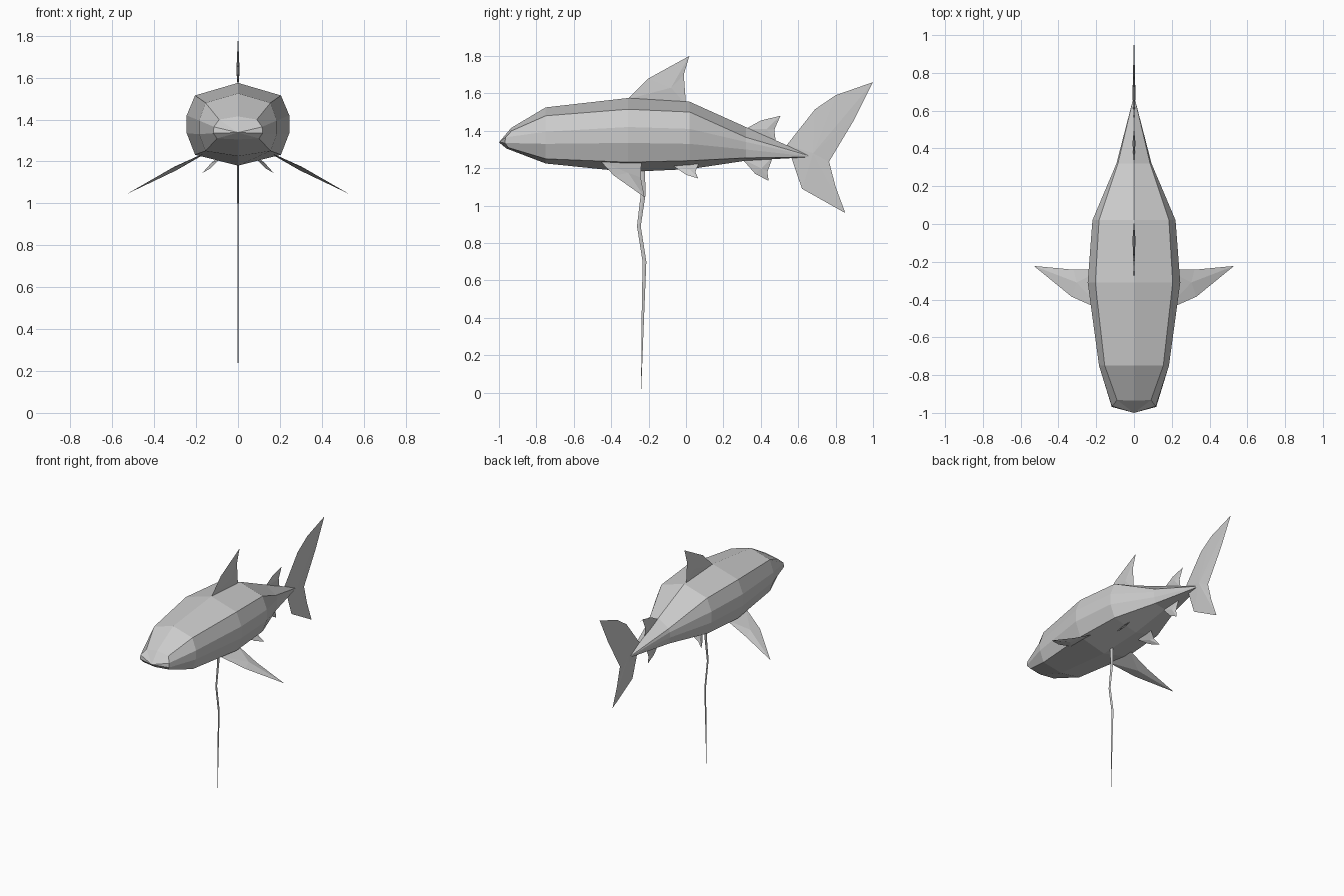
import bpy, bmesh
from mathutils import Vector

if "Cube" in bpy.data.objects:
    bpy.data.objects.remove(bpy.data.objects["Cube"])


def finish(name, bm, mirror=False):
    bmesh.ops.recalc_face_normals(bm, faces=bm.faces)
    me = bpy.data.meshes.new(name)
    bm.to_mesh(me)
    bm.free()
    ob = bpy.data.objects.new(name, me)
    bpy.context.collection.objects.link(ob)
    if mirror:
        ob.modifiers.new("mirror", 'MIRROR')
    return ob


def loft(name, rings, start=None, end=None):
    """Skin closed rings, fanning each end to a point when given."""
    bm = bmesh.new()
    vr = [[bm.verts.new(p) for p in r] for r in rings]
    n = len(vr[0])
    for a, b in zip(vr, vr[1:]):
        for i in range(n):
            j = (i + 1) % n
            bm.faces.new((a[i], a[j], b[j], b[i]))
    for ring, tip in ((vr[0], start), (vr[-1], end)):
        if tip:
            t = bm.verts.new(tip)
            for i in range(n):
                bm.faces.new((ring[i], ring[(i + 1) % n], t))
        else:
            bm.faces.new(ring)
    return finish(name, bm)


def fin(name, pts, hub=None, thick=0.008, mirror=False):
    """Thin lens-shaped fin: outline fanned to a raised hub on each side."""
    pts = [Vector(p) for p in pts]
    c = Vector(hub) if hub else sum(pts, Vector()) / len(pts)
    nrm = (pts[1] - pts[0]).cross(pts[-1] - pts[0]).normalized()
    bm = bmesh.new()
    vs = [bm.verts.new(p) for p in pts]
    for s in (-1, 1):
        h = bm.verts.new(c + nrm * thick * s)
        for i in range(len(vs)):
            bm.faces.new((vs[i], vs[(i + 1) % len(vs)], h))
    return finish(name, bm, mirror)


def flat(pts):
    return [(0, y, z) for y, z in pts]


# Body: ten-sided rings (shoulder width, side width, six heights top to bottom)
def ring(half):
    return half + [(-x, y, z) for x, y, z in half[-2:0:-1]]


def section(y, w, s, heights):
    return ring([(x, y, z) for x, z in zip((0, w, s, s, w, 0), heights)])


nose = ring([(0, -.935, 1.415), (.09, -.932, 1.40), (.115, -.965, 1.365),
             (.118, -.968, 1.335), (.10, -.95, 1.31), (0, -.96, 1.305)])
loft("body", [
    nose,
    section(-.75, .155, .185, (1.525, 1.48, 1.395, 1.33, 1.25, 1.225)),
    section(-.31, .205, .245, (1.575, 1.515, 1.42, 1.335, 1.232, 1.18)),
    section(.02, .185, .22, (1.555, 1.50, 1.41, 1.33, 1.24, 1.195)),
    section(.32, .085, .093, (1.42, 1.365, 1.34, 1.30, 1.255, 1.24)),
], start=(0, -1, 1.338), end=(0, .68, 1.26))

# Centre-line fins
fin("dorsal_fin", flat([(-.31, 1.57), (-.2, 1.68), (.018, 1.80),
                        (-.012, 1.70), (0, 1.54)]), hub=(0, -.08, 1.63))
fin("second_dorsal_fin", flat([(.32, 1.41), (.40, 1.455), (.505, 1.48),
                               (.472, 1.405), (.48, 1.34), (.4, 1.36)]))
fin("anal_fin", flat([(.30, 1.25), (.37, 1.17), (.442, 1.132),
                      (.435, 1.18), (.465, 1.26)]))
fin("tail_fin", flat([(.54, 1.325), (.69, 1.515), (.80, 1.59), (1, 1.66),
                      (.90, 1.46), (.765, 1.235), (.80, 1.10),
                      (.852, .96), (.62, 1.09)]),
    hub=(0, .68, 1.28))

# Paired fins
fin("pectoral_fins", [(.16, -.46, 1.24), (.33, -.385, 1.16), (.53, -.222, 1.045),
                      (.32, -.242, 1.15), (.16, -.238, 1.235)],
    thick=.01, mirror=True)
fin("pelvic_fins", [(.09, -.065, 1.21), (.135, .0, 1.165), (.17, .065, 1.145),
                    (.135, .05, 1.18), (.085, .07, 1.23)], mirror=True)

# Hanging string: tapering flat ribbon
cord = [(-.235, 1.20, .015), (-.229, 1.06, .013), (-.252, .89, .010),
        (-.222, .70, .010), (-.232, .36, .006)]
loft("string", [[(-w * .3, y, z), (0, y - w, z), (w * .3, y, z), (0, y + w, z)]
                for y, z, w in cord], end=(0, -.24, 0))
